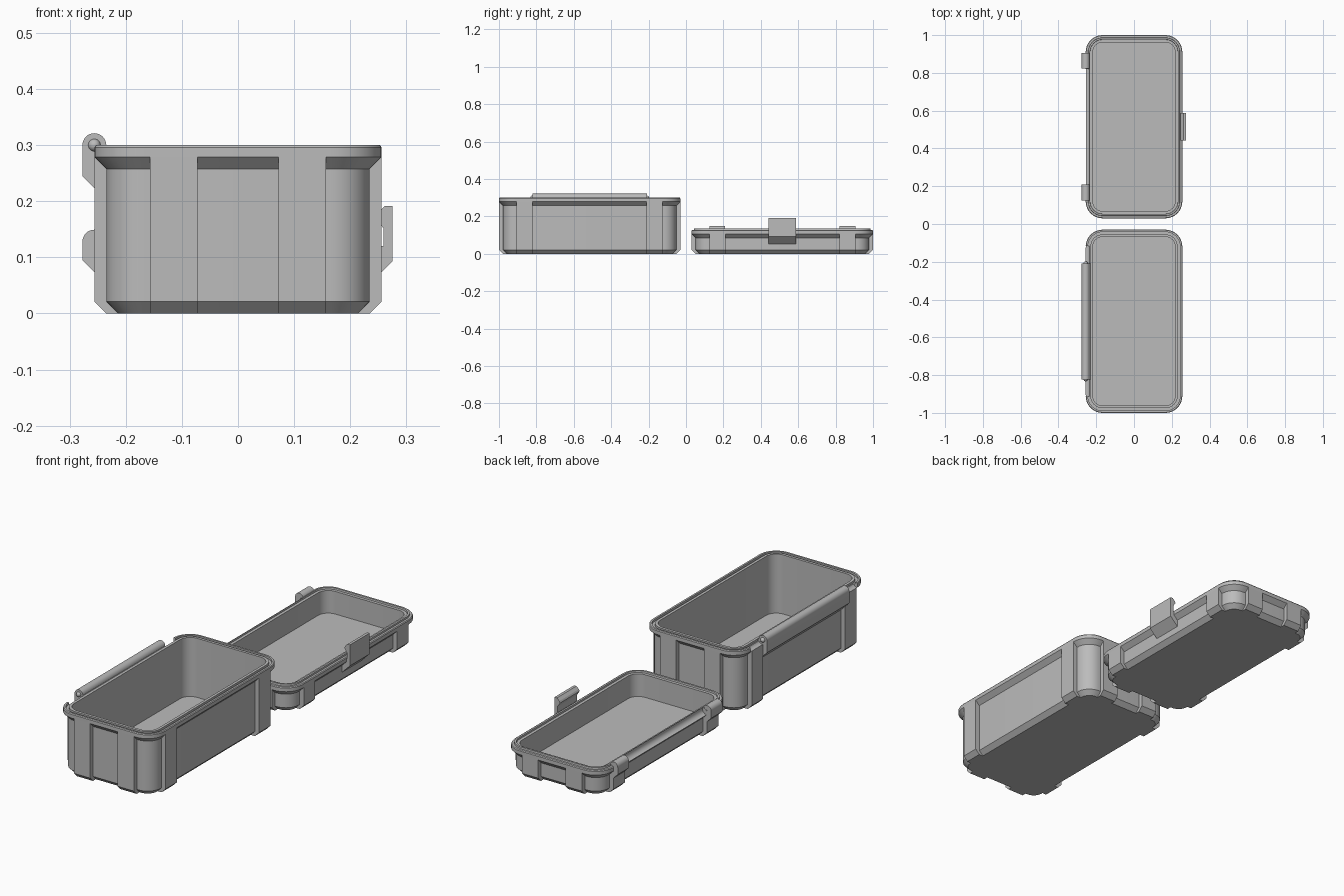
import bpy, bmesh
from math import sin, cos, pi

cube = bpy.data.objects.get("Cube")
if cube:
    bpy.data.objects.remove(cube, do_unlink=True)

HX, HY, R, T = 0.256, 0.485, 0.09, 0.0213    # rim half sizes, corner radius, step
BOX_Y, LID_Y, BOX_H, LID_H = -0.515, 0.515, 0.3, 0.128
WALL = 0.038
RIB_IN, RIB_OUT = 0.305, 0.39                # rib span along the long sides

grey = bpy.data.materials.new("plain grey plastic")
COLOUR = (0.5, 0.5, 0.5, 1)
grey.diffuse_color = COLOUR
grey.use_nodes = True
grey.node_tree.nodes["Principled BSDF"].inputs["Base Color"].default_value = COLOUR


def finish(name, bm):
    bmesh.ops.recalc_face_normals(bm, faces=bm.faces)
    mesh = bpy.data.meshes.new(name)
    bm.to_mesh(mesh)
    bm.free()
    mesh.materials.append(grey)
    ob = bpy.data.objects.new(name, mesh)
    bpy.context.collection.objects.link(ob)
    return ob


def smooth(ob):
    bpy.ops.object.select_all(action='DESELECT')
    ob.select_set(True)
    bpy.context.view_layer.objects.active = ob
    bpy.ops.object.shade_smooth_by_angle(angle=pi / 6)


def ring(inset, z, yc, seg=10):
    """Rounded rectangle inset from the rim outline."""
    r = R - inset
    pts = []
    for q, (sx, sy) in enumerate([(1, 1), (-1, 1), (-1, -1), (1, -1)]):
        for i in range(seg + 1):
            a = (q + i / seg) * pi / 2
            pts.append((sx * (HX - R) + r * cos(a), yc + sy * (HY - R) + r * sin(a), z))
    return pts


def shell(name, yc, profile):
    """Loft rounded rectangles through (inset, height) pairs and cap both ends."""
    bm = bmesh.new()
    loops = [[bm.verts.new(p) for p in ring(d, z, yc)] for d, z in profile]
    for a, b in zip(loops, loops[1:]):
        for i in range(len(a)):
            j = (i + 1) % len(a)
            bm.faces.new((a[i], a[j], b[j], b[i]))
    bm.faces.new(loops[0])
    bm.faces.new(loops[-1])
    return finish(name, bm)


def prism(name, pts, y0, y1):
    """Extrude an (x, z) outline along y."""
    bm = bmesh.new()
    a, b = [[bm.verts.new((x, y, z)) for x, z in pts] for y in (y0, y1)]
    bm.faces.new(a)
    bm.faces.new(b)
    for i in range(len(a)):
        j = (i + 1) % len(a)
        bm.faces.new((a[i], a[j], b[j], b[i]))
    return finish(name, bm)


def arc(cx, cz, r, end, n):
    return [(cx + r * cos(end * i / n), cz + r * sin(end * i / n)) for i in range(n + 1)]


def cut_notch(ob, h, y0, y1):
    """Round clearance for the opposite hinge part."""
    cutter = prism("notch_cutter", arc(-HX, h, T + 0.0015, 2 * pi, 32)[:-1], y0, y1)
    cutter.hide_render = True
    mod = ob.modifiers.new("notch", 'BOOLEAN')
    mod.operation, mod.solver, mod.object = 'DIFFERENCE', 'EXACT', cutter
    bpy.ops.object.select_all(action='DESELECT')
    ob.select_set(True)
    bpy.context.view_layer.objects.active = ob
    bpy.ops.object.modifier_apply(modifier=mod.name)
    bpy.data.objects.remove(cutter, do_unlink=True)


def outer_profile(h):
    return [(2 * T, 0), (T, T), (T, h - 2 * T), (0, h - T), (0, h - 0.004), (0.003, h)]


def hinge(name, h, drop, y0, y1):
    """Rounded bar on the -x side with a sloped underside."""
    pts = arc(-HX, h, T, pi, 16)
    pts += [(-HX - T, h - drop), (-0.23, h - drop - T - 0.026), (-0.23, h - 0.005)]
    smooth(prism(name, pts, y0, y1))


def ribs(part, yc, h):
    """Paired upright ribs on all four sides."""
    top = h - T
    sect = [(2 * T, 0), (T, 0), (0, T), (0, top), (0.03, top), (0.03, T)]
    for s, side in ((1, "left"), (-1, "right")):
        for t, end in ((1, "back"), (-1, "front")):
            ys = sorted((yc + t * RIB_IN, yc + t * RIB_OUT))
            prism(f"{part}_{side}_rib_{end}", [(s * (HX - d), z) for d, z in sect], *ys)
            # end ribs: same section turned to face along y
            ob = prism(f"{part}_{end}_rib_{side}", [(HY - d, z) for d, z in sect],
                       0.072, 0.157)
            for v in ob.data.vertices:
                x, y, z = v.co
                v.co = (s * y, yc + t * x, z)
            if s * t > 0:
                ob.data.flip_normals()


# Box with a seal groove in its rim
box = shell("box_body", BOX_Y, outer_profile(BOX_H) + [
    (0.012, BOX_H), (0.012, BOX_H - 0.01), (0.025, BOX_H - 0.01), (0.025, BOX_H),
    (WALL, BOX_H), (WALL, T)])
for t in (1, -1):
    y0, y1 = sorted((BOX_Y + t * RIB_IN, BOX_Y + t * (RIB_OUT + 0.008)))
    cut_notch(box, BOX_H, y0, y1)
smooth(box)
ribs("box", BOX_Y, BOX_H)
hinge("box_hinge_bar", BOX_H, 0.055, BOX_Y - RIB_IN - 0.002, BOX_Y + RIB_IN + 0.002)

# Domed pivots at the ends of the hinge bar
for t, end in ((1, "back"), (-1, "front")):
    bm = bmesh.new()
    bmesh.ops.create_uvsphere(bm, u_segments=20, v_segments=12, radius=0.011)
    bmesh.ops.translate(bm, verts=bm.verts, vec=(-HX, BOX_Y + t * (RIB_IN + 0.002), BOX_H))
    smooth(finish(f"hinge_pivot_{end}", bm))

# Lid with a raised seal ridge on its rim
lid = shell("lid_body", LID_Y, outer_profile(LID_H) + [
    (0.013, LID_H), (0.014, LID_H + 0.008), (0.023, LID_H + 0.008), (0.024, LID_H),
    (WALL, LID_H), (WALL, T)])
cut_notch(lid, LID_H, LID_Y - RIB_IN, LID_Y + RIB_IN)
smooth(lid)
ribs("lid", LID_Y, LID_H)
for t, end in ((1, "back"), (-1, "front")):
    y0, y1 = sorted((LID_Y + t * (RIB_IN + 0.002), LID_Y + t * RIB_OUT))
    hinge(f"lid_hinge_knuckle_{end}", LID_H, 0.033, y0, y1)

# Clasp with an inward hook
prism("lid_clasp", [(0.23, 0.048), (0.275, 0.093), (0.275, 0.192), (0.262, 0.192),
                    (0.25, 0.18), (0.246, 0.172), (0.259, 0.152), (0.259, 0.12),
                    (0.23, 0.12)], LID_Y - 0.073, LID_Y + 0.073)
